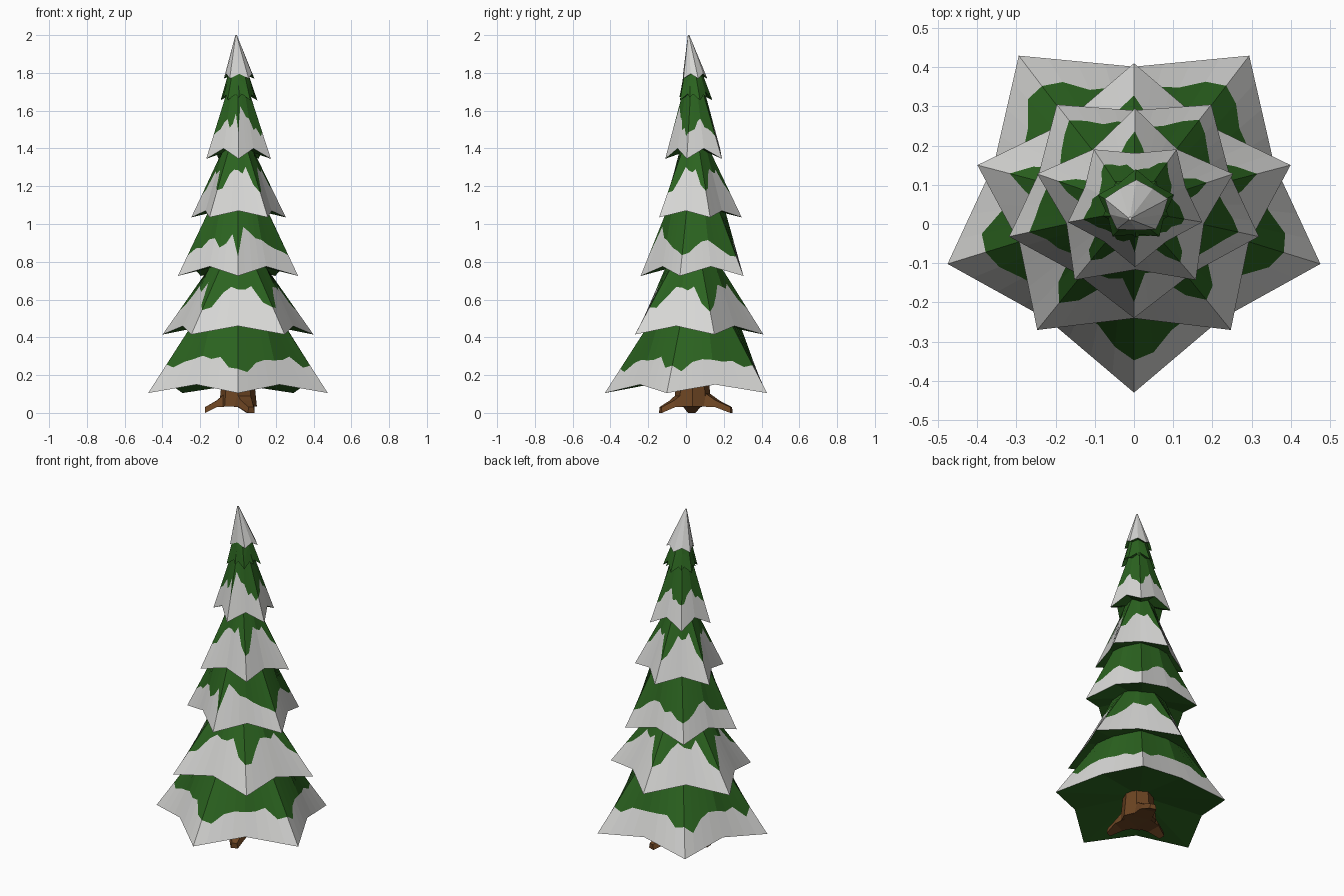
import bpy, bmesh, math, random
from mathutils import Vector

if "Cube" in bpy.data.objects:
    bpy.data.objects.remove(bpy.data.objects["Cube"])

random.seed(4)


def material(name, rgb):
    m = bpy.data.materials.new(name)
    m.diffuse_color = (*rgb, 1)
    m.use_nodes = True
    m.node_tree.nodes["Principled BSDF"].inputs["Base Color"].default_value = m.diffuse_color
    return m


GREEN = material("needle green", (0.024, 0.125, 0.014))
SNOW = material("snow white", (0.68, 0.68, 0.665))
BROWN = material("bark brown", (0.15, 0.058, 0.016))


def finish(bm, name, mats):
    me = bpy.data.meshes.new(name)
    bm.to_mesh(me)
    bm.free()
    for m in mats:
        me.materials.append(m)
    ob = bpy.data.objects.new(name, me)
    bpy.context.collection.objects.link(ob)
    return ob


# Snow heights from one ridge, over the valley, to the next ridge
DEEP = [0.34, 0.38, 0.54, 0.64, 0.58, 0.56, 0.66, 0.42]
SHALLOW = [0.31, 0.33, 0.38, 0.46, 0.44, 0.34, 0.33, 0.30]
LOW = [0.33, 0.28, 0.36, 0.40, 0.38, 0.38, 0.40, 0.28]
PEAK = {1: 0.68, 2: 0.6, -1: 0.58, -2: 0.42}   # drift beside the front ridge
STEPS = 4


def tier(name, phase, rx, ry, cx, cy, z0, zi, inner, top, line, lift, peak=False, mat_low=1, mat_high=0):
    """Five-pointed star skirt; top = (radius, x, y, z); line = snow heights."""
    bm = bmesh.new()
    tr, tx, ty, tz = top
    low, high = [], []
    for i in range(10):
        a = math.radians(phase + 36 * i)
        k = inner if i % 2 else 1
        low.append(Vector((cx + rx * k * math.cos(a), cy + ry * k * math.sin(a), zi if i % 2 else z0)))
        k = 1.06 if i % 2 else 1
        high.append(Vector((tx + tr * k * math.cos(a), ty + tr * 0.95 * k * math.sin(a), tz)))

    # columns of bottom, snow line and top points
    rows = [[], [], []]
    n = 10 * STEPS
    for c in range(n):
        i, u = c // STEPS, (c % STEPS) / STEPS
        b = low[i].lerp(low[(i + 1) % 10], u)
        t = high[i].lerp(high[(i + 1) % 10], u)
        f = line[c % (2 * STEPS)] + random.uniform(-0.04, 0.04)
        if peak:
            f = PEAK.get(c if c < n / 2 else c - n, f)
        for row, p in zip(rows, (b, b.lerp(t, f), t)):
            row.append(bm.verts.new(p))
    for c in range(n):
        d = (c + 1) % n
        bm.faces.new((rows[0][c], rows[0][d], rows[1][d], rows[1][c])).material_index = mat_low
        bm.faces.new((rows[1][c], rows[1][d], rows[2][d], rows[2][c])).material_index = mat_high
    bm.faces.new(rows[2]).material_index = mat_high
    # hollow green underside
    mid = bm.verts.new((cx, cy, z0 + lift))
    for c in range(n):
        bm.faces.new((rows[0][(c + 1) % n], rows[0][c], mid))
    finish(bm, name, [GREEN, SNOW])


# Branch tiers, alternating in direction
tier("branches_1", -90, 0.50, 0.475, 0, 0.045, 0.105, 0.15, 0.75, (0.22, 0, 0.045, 0.52), LOW, 0.09)
tier("branches_2", 90, 0.42, 0.376, 0, 0.034, 0.415, 0.46, 0.73, (0.135, 0, 0.04, 0.80), DEEP, 0.08)
tier("branches_3", -90, 0.335, 0.301, 0, 0.061, 0.725, 0.775, 0.76, (0.148, 0, 0.05, 1.10), SHALLOW, 0.08, True)
tier("branches_4", 90, 0.263, 0.242, 0.003, 0.053, 1.035, 1.07, 0.70, (0.07, 0, 0.045, 1.42), DEEP, 0.06)
tier("branches_5", -90, 0.18, 0.166, 0.003, 0.056, 1.345, 1.40, 0.75, (0.045, 0, 0.04, 1.75), SHALLOW, 0.06, True)
tier("branches_6", 90, 0.102, 0.095, 0.005, 0.045, 1.655, 1.70, 0.75, (0.035, 0, 0.03, 1.86), LOW, 0.05, mat_low=0)
tier("branches_7", -90, 0.088, 0.08, 0.005, 0.045, 1.67, 1.71, 0.78, (0.03, 0, 0.03, 1.86), LOW, 0.05, mat_low=0)
tier("snow_cap", 90, 0.085, 0.07, 0.006, 0.043, 1.77, 1.795, 0.84, (0.004, -0.01, 0.014, 2.0), LOW, 0.03, mat_high=1)

# Trunk
bm = bmesh.new()
rings = []
for z, r in ((0.035, 0.10), (0.11, 0.092), (0.30, 0.075)):
    rings.append([bm.verts.new((r * math.cos(math.tau * i / 8), 0.035 + r * math.sin(math.tau * i / 8), z))
                  for i in range(8)])
for a, b in zip(rings, rings[1:]):
    for i in range(8):
        j = (i + 1) % 8
        bm.faces.new((a[i], a[j], b[j], b[i]))
bm.faces.new(rings[0][::-1])
bm.faces.new(rings[-1])
finish(bm, "trunk", [BROWN])


# Roots: tapered, drooping at the tip
def root(name, tx, ty):
    base, tip = Vector((0, 0.035, 0)), Vector((tx, ty, 0))
    d = tip - base
    side = Vector((-d.y, d.x, 0)).normalized()
    bm = bmesh.new()
    secs = []
    for t, w, zl, zh in ((0.2, 0.06, 0.035, 0.13), (0.65, 0.045, 0.03, 0.065), (1.0, 0.02, 0.0, 0.03)):
        p = base + d * t
        secs.append([bm.verts.new(p + side * (s * w * k) + Vector((0, 0, z)))
                     for s, z, k in ((-1, zl, 1), (1, zl, 1), (1, zh, 0.7), (-1, zh, 0.7))])
    for a, b in zip(secs, secs[1:]):
        for i in range(4):
            j = (i + 1) % 4
            bm.faces.new((a[i], a[j], b[j], b[i]))
    bm.faces.new(secs[0][::-1])
    bm.faces.new(secs[-1])
    bmesh.ops.recalc_face_normals(bm, faces=bm.faces)
    finish(bm, name, [BROWN])


root("root_front", 0.07, -0.135)
root("root_left", -0.175, 0.03)
root("root_back", 0.065, 0.24)
